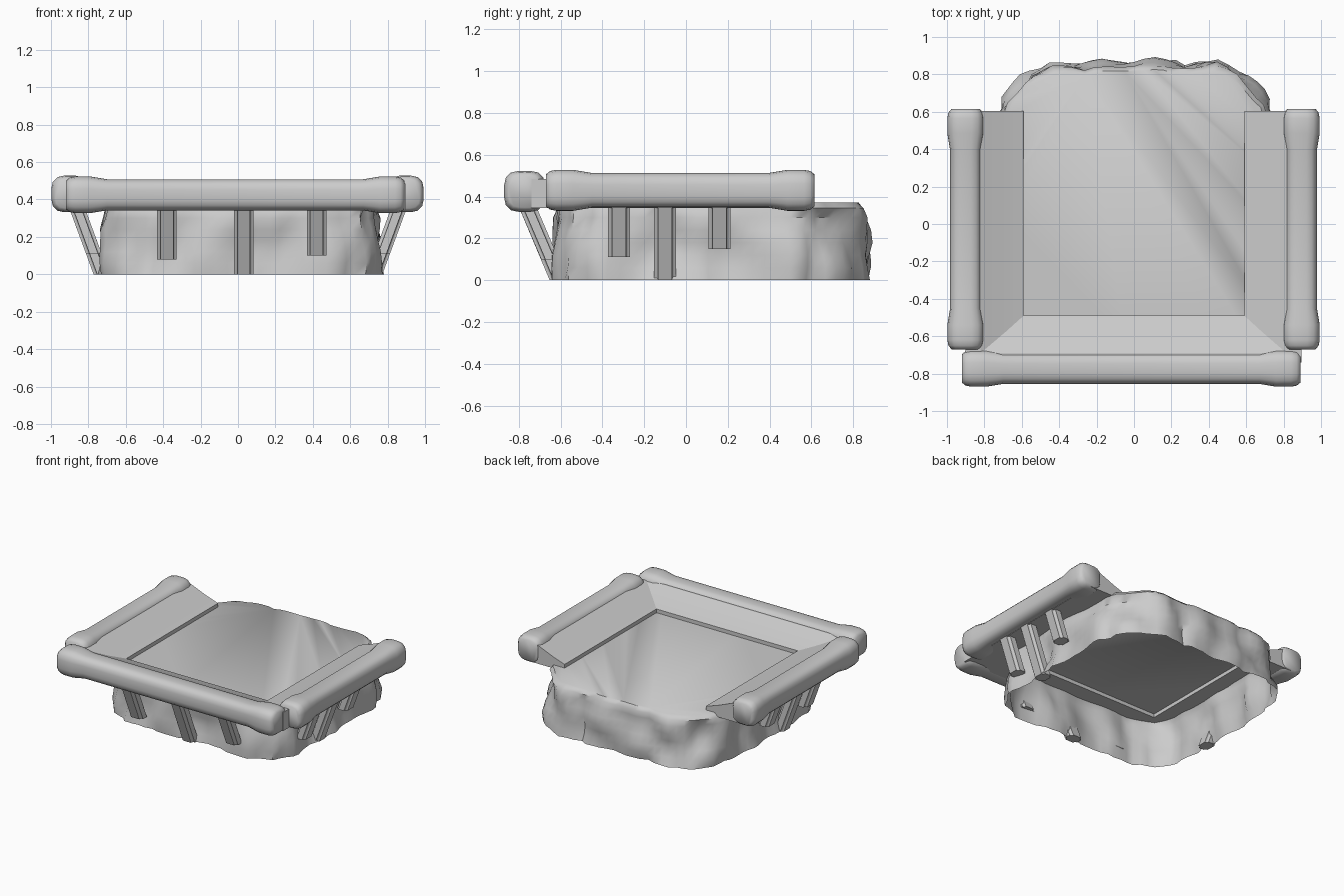
import bpy, bmesh, math
from mathutils import Vector, noise

if "Cube" in bpy.data.objects:
    bpy.data.objects.remove(bpy.data.objects["Cube"])

stone = bpy.data.materials.new("plain_grey")
stone.use_nodes = True
stone.diffuse_color = (0.6, 0.6, 0.6, 1)
stone.node_tree.nodes["Principled BSDF"].inputs["Base Color"].default_value = (0.6, 0.6, 0.6, 1)


def finish(name, bm, angle=40):
    """Turn a bmesh into a shaded, coloured object."""
    bmesh.ops.recalc_face_normals(bm, faces=bm.faces)
    mesh = bpy.data.meshes.new(name)
    bm.to_mesh(mesh)
    bm.free()
    mesh.materials.append(stone)
    obj = bpy.data.objects.new(name, mesh)
    bpy.context.collection.objects.link(obj)
    bpy.ops.object.select_all(action='DESELECT')
    bpy.context.view_layer.objects.active = obj
    obj.select_set(True)
    bpy.ops.object.shade_smooth_by_angle(angle=math.radians(angle))


def loft(bm, rings, cap_start=True):
    """Skin a list of equal rings of points, closing the last ring."""
    loops = [[bm.verts.new(p) for p in ring] for ring in rings]
    for a, b in zip(loops, loops[1:]):
        for i in range(len(a)):
            j = (i + 1) % len(a)
            bm.faces.new((a[i], a[j], b[j], b[i]))
    if cap_start:
        bm.faces.new(loops[0])
    bm.faces.new(loops[-1])


def log(name, start, end, radius=0.083, knob=0.098, sides=20):
    """Squarish log with swollen, rounded ends."""
    start, end = Vector(start), Vector(end)
    length = (end - start).length
    axis = (end - start).normalized()
    across = axis.cross(Vector((0, 0, 1)))
    stations = [(0, knob * 0.78), (0.02, knob * 0.94), (0.05, knob), (0.13, knob), (0.22, radius)]
    stations += [(length - d, r) for d, r in reversed(stations)]
    rings = []
    for d, r in stations:
        ring = []
        for i in range(sides):
            a = 2 * math.pi * i / sides
            c, s = math.cos(a), math.sin(a)
            k = r / (abs(c) ** 3.4 + abs(s) ** 3.4) ** (1 / 3.4)
            ring.append(start + axis * d + across * c * k + Vector((0, 0, s * k)))
        rings.append(ring)
    bm = bmesh.new()
    loft(bm, rings)
    finish(name, bm, 55)


def shelf(name, start, end, inward, width):
    """Tapered board sloping down from a log to the inner edge."""
    inward = Vector(inward)
    section = [(0, 0.345), (width, 0.345), (width, 0.4), (width * 0.7, 0.43), (0.08, 0.485), (0, 0.485)]
    bm = bmesh.new()
    loft(bm, [[Vector(p) + inward * d + Vector((0, 0, z)) for d, z in section]
              for p in (start, end)])
    finish(name, bm, 20)


# Raised frame: three logs with boards on the inner side
log("front_log", (-0.92, -0.772, 0.425), (0.89, -0.772, 0.425))
shelf("front_shelf", (-0.87, -0.77, 0), (0.87, -0.77, 0), (0, 1, 0), 0.28)
for side, x in (("left", 0.895), ("right", -0.9)):
    log(side + "_log", (x, -0.67, 0.43), (x, 0.615, 0.43))
    shelf(side + "_shelf", (x, -0.74, 0), (x, 0.605, 0), (-x / abs(x), 0, 0), abs(x) - 0.59)

# Rocky mound: open underneath, lumpy walls, nearly flat top
corners = [(0.77, 0.6), (0.74, 0.68), (0.58, 0.84), (0.45, 0.88), (0, 0.88), (-0.45, 0.86),
           (-0.56, 0.82), (-0.71, 0.68), (-0.74, 0.58), (-0.75, 0), (-0.74, -0.42), (-0.66, -0.56),
           (-0.52, -0.63), (0, -0.63), (0.52, -0.63), (0.68, -0.56), (0.75, -0.42), (0.77, 0)]
outline = []
for i, c in enumerate(corners):
    a, b = Vector((*c, 0)), Vector((*corners[(i + 1) % len(corners)], 0))
    steps = max(1, round((b - a).length / 0.055))
    outline += [a.lerp(b, t / steps) for t in range(steps)]
rings = []
for z, scale in ((0, 1.0), (0.06, 0.995), (0.12, 0.985), (0.18, 0.98), (0.24, 0.98),
                 (0.3, 0.975), (0.345, 0.965), (0.372, 0.935)):
    ring = []
    for p in outline:
        lump = noise.noise(Vector((p.x * 4.5, p.y * 4.5, z * 5 + 3)))
        # Upright cracks between boulders
        crack = max(0, 1 - 5 * abs(noise.noise(Vector((p.x * 3.5, p.y * 3.5, z * 1.5 + 8)))))
        k = scale + (0.06 * lump - 0.035 * crack) * (0.5 if z > 0.33 else 1)
        ring.append((p.x * k, p.y * k, z))
    rings.append(ring)
bm = bmesh.new()
loft(bm, rings, cap_start=False)
finish("rock_mound", bm, 48)


def post(name, top, foot):
    """Rounded square strut leaning from the frame down into the rock."""
    top, foot = Vector(top), Vector(foot)
    lean_y = abs(top.y - foot.y) > abs(top.x - foot.x)
    wide, deep = (0.052, 0.042) if lean_y else (0.042, 0.052)
    bm = bmesh.new()
    loft(bm, [[p + Vector((wide * i, deep * j, 0)) for i, j in ((-1, -1), (1, -1), (1, 1), (-1, 1))]
              for p in (foot, top)])
    uprights = [e for e in bm.edges if abs(e.verts[0].co.z - e.verts[1].co.z) > 0.1]
    bmesh.ops.bevel(bm, geom=uprights, offset=0.018, segments=3, affect='EDGES')
    finish(name, bm, 50)


# Leaning struts, each in a low, a full-length and a short size
for n, (x, z) in enumerate(((-0.38, 0.08), (0.03, 0), (0.42, 0.1))):
    post(f"front_post_{n + 1}", (x, -0.77, 0.38), (x, -0.61 - z * 0.4, z))
for n, (y, z) in enumerate(((-0.32, 0.11), (-0.1, 0), (0.16, 0.15))):
    for side, s in (("left", 1), ("right", -1)):
        post(f"{side}_post_{n + 1}", (s * 0.87, y, 0.38), (s * (0.73 + z * 0.37), y, z))
